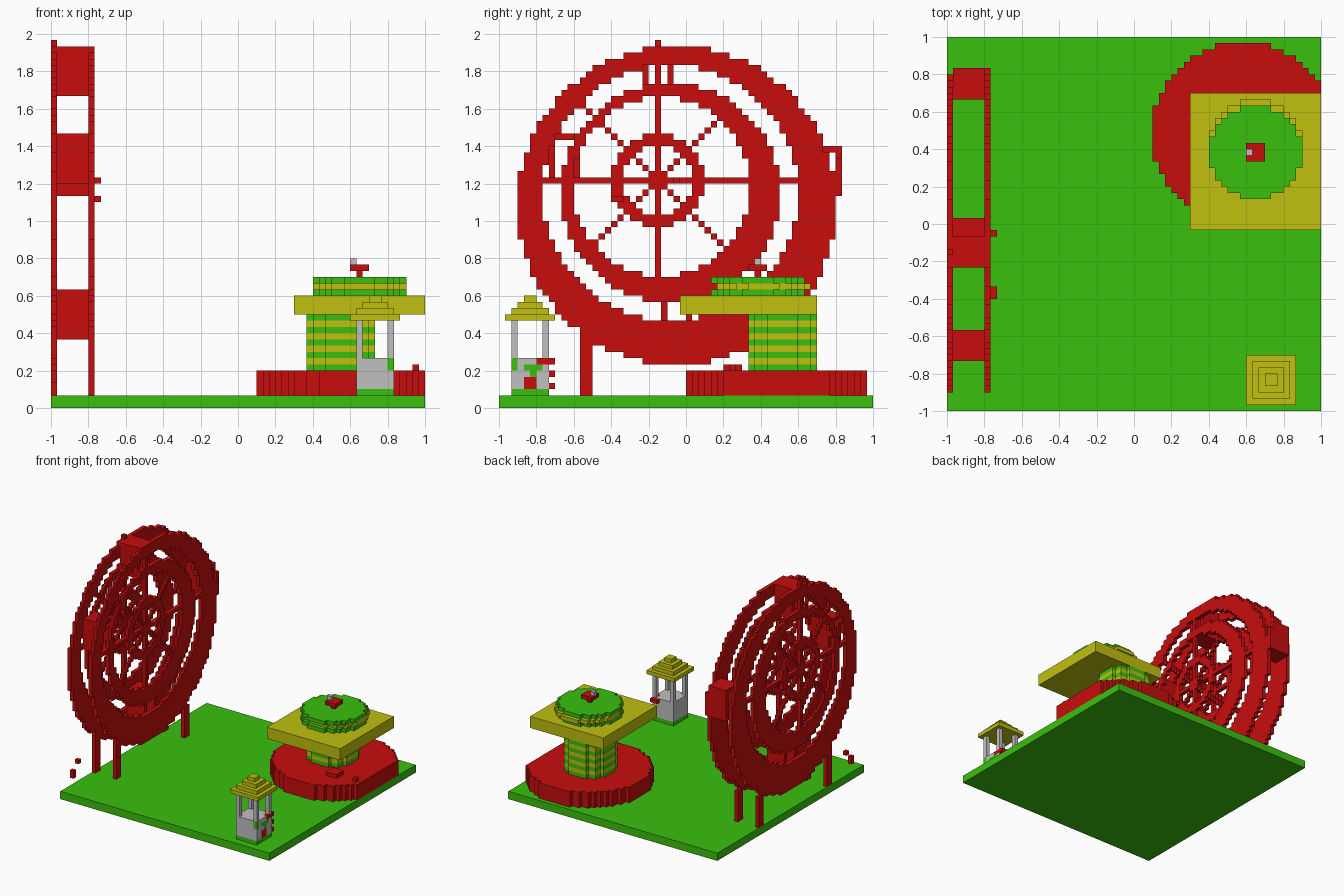
import bpy, bmesh
from mathutils import Vector

if "Cube" in bpy.data.objects:
    bpy.data.objects.remove(bpy.data.objects["Cube"], do_unlink=True)

V = 1 / 30          # block size: the plot is 60 x 60 blocks


def material(name, rgb):
    m = bpy.data.materials.new(name)
    m.use_nodes = True
    m.diffuse_color = (*rgb, 1)
    m.node_tree.nodes["Principled BSDF"].inputs["Base Color"].default_value = (*rgb, 1)
    return m


MATS = {
    "red": material("red", (0.58, 0.004, 0.004)),
    "green": material("green", (0.042, 0.53, 0.004)),
    "yellow": material("yellow", (0.53, 0.53, 0.005)),
    "grey": material("grey", (0.53, 0.53, 0.53)),
}


def finish(name, bm, colours):
    mesh = bpy.data.meshes.new(name)
    bm.to_mesh(mesh)
    bm.free()
    for c in colours:
        mesh.materials.append(MATS[c])
    ob = bpy.data.objects.new(name, mesh)
    bpy.context.collection.objects.link(ob)
    return ob


def box(name, lo, hi, colour):
    """Plain box between two block-grid corners."""
    bm = bmesh.new()
    bmesh.ops.create_cube(bm, size=1)
    for v in bm.verts:
        v.co = [((h if c > 0 else l) * V) - s
                for c, l, h, s in zip(v.co, lo, hi, (1, 1, 0))]
    return finish(name, bm, [colour])


SIDES = [Vector(d) for d in ((1, 0, 0), (-1, 0, 0), (0, 1, 0),
                             (0, -1, 0), (0, 0, 1), (0, 0, -1))]


def blocks(name, cells, rule):
    """Outer skin of a set of blocks; rule(x, y, z) names each block's colour."""
    bm = bmesh.new()
    colours = sorted({rule(*c) for c in cells})
    shared = {}
    for c in sorted(cells):
        mid = Vector(c) + Vector((0.5, 0.5, 0.5))
        for n in SIDES:
            if tuple(int(a + b) for a, b in zip(c, n)) in cells:
                continue
            u = Vector((n.y, n.z, n.x))
            w = n.cross(u)
            verts = []
            for a, b in ((-1, -1), (1, -1), (1, 1), (-1, 1)):
                p = mid + (n + u * a + w * b) / 2
                key = tuple(round(k) for k in p)
                if key not in shared:
                    shared[key] = bm.verts.new((p.x * V - 1, p.y * V - 1, p.z * V))
                verts.append(shared[key])
            face = bm.faces.get(verts) or bm.faces.new(verts)
            face.material_index = colours.index(rule(*c))
    return finish(name, bm, colours)


def inside(a, b, ca, cb, r):
    return (a + 0.5 - ca) ** 2 + (b + 0.5 - cb) ** 2 <= r * r


def disc(cx, cy, r, z0, z1):
    return {(x, y, z) for x in range(60) for y in range(60) for z in range(z0, z1)
            if inside(x, y, cx, cy, r)}


def cuboid(x0, x1, y0, y1, z0, z1):
    return {(x, y, z) for x in range(x0, x1) for y in range(y0, y1) for z in range(z0, z1)}


# Ground
box("ground", (0, 0, 0), (60, 60, 2), "green")

# Big wheel: outer rim, middle rim, hub rim and spokes on each side
RIMS = [((28.5, 32.5, 25.6), (27.5, 34.5, 20.5)),
        ((27.5, 34.5, 17.6), (26, 35.5, 14.3)),
        ((25.5, 36.5, 7.6), (25.5, 36.5, 5.6))]


def wheel_block(y, z):
    if any(inside(y, z, *o) and not inside(y, z, *i) for o, i in RIMS):
        return True
    dy, dz = y - 25, z - 36
    if abs(dy) <= 1 and abs(dz) <= 1:
        return True
    if (dy == 0 and 20 <= z < 58) or (dz == 0 and 7 <= y < 48):
        return True
    if abs(dy) == abs(dz):
        return inside(y, z, *RIMS[1][1]) or (dy < 0 < dz and inside(y, z, *RIMS[0][1]))
    return False


wheel = {(y, z) for y in range(60) for z in range(60) if wheel_block(y, z)}
for name, x in (("outer", 0), ("inner", 6)):
    blocks(f"wheel_{name}_side", {(x, y, z) for y, z in wheel}, lambda *c: "red")
    for leg, y in (("front", 13), ("back", 41)):
        box(f"wheel_{name}_{leg}_leg", (x, y, 2), (x + 1, y + 2, 13 if y < 20 else 10), "red")
box("wheel_top_pin", (0, 25, 58), (1, 26, 59), "red")
box("wheel_bolt_a", (7, 28, 36), (8, 29, 37), "red")
box("wheel_bolt_b", (7, 18, 33), (8, 20, 34), "red")

# Cabins: hollow frames slung between the wheel sides
for name, y, z in (("top", 23, 50), ("front", 8, 36), ("back", 50, 34), ("bottom", 26, 11)):
    frame = cuboid(1, 6, y, y + 5, z, z + 8) - cuboid(1, 6, y + 1, y + 4, z + 1, z + 7)
    blocks(f"{name}_cabin", frame, lambda *c: "red")
# Cabin edge showing past the inner rim
blocks("back_cabin_edge", cuboid(6, 7, 54, 55, 34, 40), lambda *c: "red")

# Loose blocks beside the wheel
box("loose_block_low", (0, 4, 4), (1, 5, 6), "red")
box("loose_block_high", (0, 6, 7), (1, 7, 8), "red")

# Pavilion: round plinth, striped column, square slab, striped cap
stripes = lambda x, y, z: "yellow" if z % 2 else "green"
blocks("pavilion_plinth", disc(47.5, 44.5, 14.6, 2, 6), lambda *c: "red")
box("plinth_step", (51, 36, 6), (54, 39, 7), "red")
box("plinth_block", (58, 37, 6), (59, 38, 7), "red")
blocks("pavilion_column", disc(46.5, 45.5, 5.7, 6, 15), stripes)
box("pavilion_slab", (39, 29, 15), (60, 51, 18), "yellow")
cap = disc(49.5, 41.5, 7.6, 18, 19) | disc(49.5, 42.5, 7.6, 19, 20) | disc(49.5, 41.5, 7.6, 20, 21)
blocks("pavilion_cap", cap, stripes)
box("finial_stem", (49, 41, 21), (50, 42, 22), "red")
box("finial_plate", (48, 40, 22), (51, 43, 23), "red")
box("finial_tip", (48, 41, 23), (49, 42, 24), "grey")


# Booth: patched body, corner posts, stepped roof
def booth_colour(x, y, z):
    if y == 8 or (x == 54 and y in (4, 5) and z in (3, 4)):
        return "red"
    if x == 54 and y in (6, 7) and z in (5, 7):
        return "red" if z == 7 else "grey"
    if z == 2 or (x == 54 and (z == 6 or (z == 7 and y < 3) or (z == 5 and y == 5))
                  and y not in (3, 7)):
        return "green"
    return "grey"


body = cuboid(49, 55, 2, 8, 2, 8) | {(54, 8, 3), (54, 8, 5), (53, 8, 7), (54, 8, 7)}
blocks("booth_body", body, booth_colour)
for side, x in (("left", 54), ("right", 49)):
    for end, y in (("front", 2), ("back", 7)):
        box(f"booth_{end}_{side}_post", (x, y, 8), (x + 1, y + 1, 14), "grey")
for i in range(4):
    box(f"booth_roof_tier_{i + 1}", (48 + i, 1 + i, 14 + i), (56 - i, 9 - i, 15 + i), "yellow")
